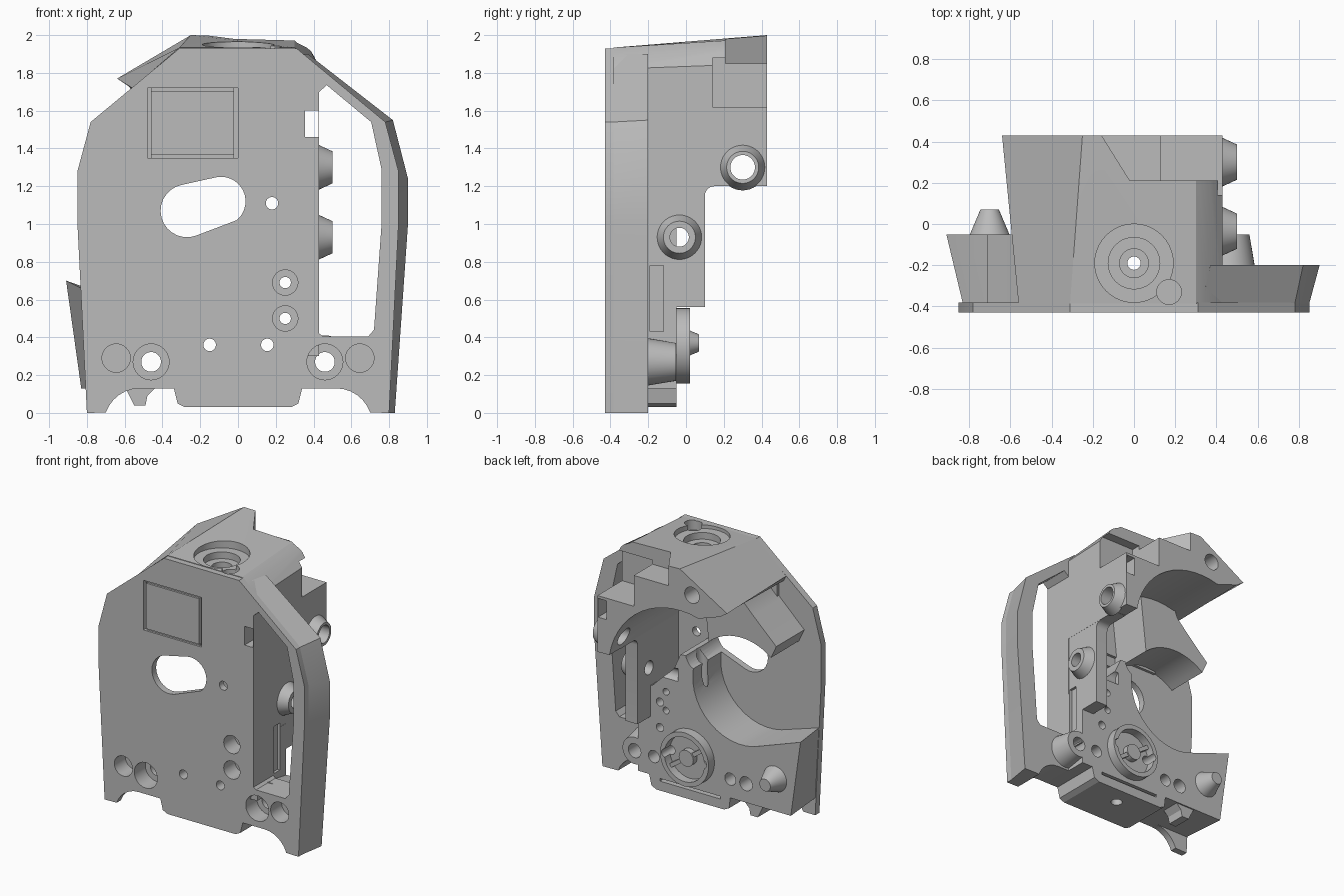
import bpy, bmesh, math
from mathutils import Vector, Matrix

old = bpy.data.objects.get("Cube")
if old:
    bpy.data.objects.remove(old, do_unlink=True)

GREY = (0.5, 0.5, 0.5, 1)
mat = bpy.data.materials.new("matte grey")
mat.use_nodes = True
mat.diffuse_color = GREY
bsdf = mat.node_tree.nodes["Principled BSDF"]
bsdf.inputs["Base Color"].default_value = GREY
bsdf.inputs["Roughness"].default_value = 0.7


def finish(name, bm):
    bm.normal_update()
    if bm.calc_volume(signed=True) < 0:
        bmesh.ops.reverse_faces(bm, faces=bm.faces[:])
    mesh = bpy.data.meshes.new(name)
    bm.to_mesh(mesh)
    bm.free()
    mesh.materials.append(mat)
    ob = bpy.data.objects.new(name, mesh)
    bpy.context.collection.objects.link(ob)
    return ob


def loft(name, near, y0, far, y1):
    """Solid between two xz outlines with equal point counts."""
    bm = bmesh.new()
    a = [bm.verts.new((x, y0, z)) for x, z in near]
    b = [bm.verts.new((x, y1, z)) for x, z in far]
    bm.faces.new(a)
    bm.faces.new(b[::-1])
    for i in range(len(a)):
        bm.faces.new((a[i - 1], b[i - 1], b[i], a[i]))
    return finish(name, bm)


def prism(name, pts, y0, y1):
    return loft(name, pts, y0, pts, y1)


def side_prism(name, pts, x0, x1):
    """Solid from a yz outline, pushed along x."""
    ob = prism(name, pts, 0, x1 - x0)
    ob.data.transform(Matrix(((0, 1, 0, x0), (1, 0, 0, 0), (0, 0, 1, 0), (0, 0, 0, 1))))
    ob.data.flip_normals()
    return ob


def box(name, x, y, z):
    return prism(name, [(x[0], z[0]), (x[1], z[0]), (x[1], z[1]), (x[0], z[1])], *y)


def rod(name, p, q, r1, r2=None):
    p, q = Vector(p), Vector(q)
    bm = bmesh.new()
    bmesh.ops.create_cone(bm, cap_ends=True, segments=40, radius1=r1,
                          radius2=r1 if r2 is None else r2, depth=(q - p).length)
    rot = (q - p).to_track_quat('Z', 'Y').to_matrix().to_4x4()
    bm.transform(Matrix.Translation((p + q) / 2) @ rot)
    return finish(name, bm)


def bore(x, z, r, y0=-1, y1=1):
    return rod("cutter", (x, y0, z), (x, y1, z), r)


def arc(cx, cz, r, a0, a1, n=14):
    steps = [math.radians(a0 + (a1 - a0) * i / n) for i in range(n + 1)]
    return [(cx + r * math.cos(t), cz + r * math.sin(t)) for t in steps]


def volume(mesh):
    bm = bmesh.new()
    bm.from_mesh(mesh)
    v = abs(bm.calc_volume())
    bm.free()
    return v


def cut(ob, cutters):
    """Subtract the cutters one by one, keeping only sound results."""
    for c in cutters:
        c.hide_render = True
        before = volume(ob.data)
        for solver in ('MANIFOLD', 'EXACT'):
            m = ob.modifiers.new("cut", 'BOOLEAN')
            m.operation, m.solver, m.object = 'DIFFERENCE', solver, c
            bpy.context.view_layer.update()
            dg = bpy.context.evaluated_depsgraph_get()
            mesh = bpy.data.meshes.new_from_object(ob.evaluated_get(dg))
            ob.modifiers.clear()
            if 0.4 < volume(mesh) / before < 0.999999:
                ob.data = mesh
                break
        bpy.data.objects.remove(c, do_unlink=True)


def screw_holes():
    """Holes shared by the plate and the solid parts behind it."""
    out = [bore(x, z, 0.033) for x, z in ((-0.15, 0.36), (0.155, 0.36), (0.18, 1.11))]
    for s in (-1, 1):
        out += [bore(s * 0.46, 0.27, 0.095, -1, -0.3), bore(s * 0.46, 0.27, 0.052),
                bore(s * 0.645, 0.29, 0.075, -1, -0.3)]
    for z in (0.5, 0.69):
        out += [bore(0.25, z, 0.067, -1, -0.3), bore(0.25, z, 0.03)]
    out.append(prism("cutter", arc(-0.27, 1.07, 0.14, 100, 290) + arc(-0.09, 1.12, 0.13, -50, 100), -1, 1))
    return out


def top_holes():
    wells = ((0, -0.19, 1.91, 0.19), (0, -0.19, 1.86, 0.125), (0, -0.19, 1.76, 0.07),
             (0, -0.19, -1, 0.032), (0.17, -0.33, 1.86, 0.06))
    return [rod("cutter", (x, y, z), (x, y, 3), r) for x, y, z, r in wells]


def lug_bores():
    return [rod("cutter", (0.1, y, z), (1, y, z), r) for y, z, r in ((0.3, 1.3, 0.065), (-0.035, 0.93, 0.05))]


def window():
    return prism("cutter", [(0.43, 0.42), (0.45, 0.405), (0.69, 0.405), (0.72, 0.44), (0.76, 1),
                            (0.76, 1.29), (0.705, 1.54), (0.47, 1.735), (0.43, 1.7)], -1, 0.5)


def notch():
    return box("cutter", (0.355, 0.425), (-1, 1), (1.46, 1.6))


def pocket():
    return box("cutter", (0.41, 1), (-0.19, -0.12), (0.43, 0.78))


# Front plate with a shaped lower edge
foot = arc(0.52, -0.06, 0.19, 90, 19, 6)
half = [(0.28, 0.03), (0.32, 0.05), (0.34, 0.13)] + foot + [(0.8, 0), (0.85, 1), (0.85, 1.28), (0.78, 1.54), (0.31, 1.93)]
plate = prism("front_plate", half + [(-x, z) for x, z in reversed(half)], -0.43, -0.38)
panel_frame = [box("cutter", (-0.48, -0.46), (-1, -0.3), (1.35, 1.72)),
               box("cutter", (-0.02, 0), (-1, -0.3), (1.35, 1.72)),
               box("cutter", (-0.47, -0.01), (-1, -0.415), (1.35, 1.365)),
               box("cutter", (-0.47, -0.01), (-1, -0.415), (1.705, 1.72))]
cut(plate, screw_holes() + top_holes() + panel_frame + [window(), notch()])
box("panel_backing", (-0.5, 0.02), (-0.385, -0.36), (1.33, 1.74))

# Flared frame on the left side, open in the middle
base = [(0.33, 0.13)] + foot
frame = loft("side_frame", base + [(0.8, 0), (0.85, 1), (0.85, 1.28), (0.78, 1.54), (0.33, 1.9)], -0.385,
             base + [(0.83, 0), (0.9, 1), (0.9, 1.24), (0.82, 1.55), (0.37, 1.9)], -0.2)
cut(frame, screw_holes() + [window(), notch()])

# Upper body arching over the rear cavity
arch = arc(-0.25, 1.1, 0.59, 105, 10)
upper = loft("upper_body",
             [(0.43, 1.2), (0.43, 1.82), (0.35, 1.89), (0.3, 1.934), (-0.31, 1.934), (-0.56, 1.72), (-0.54, 1.68)] + arch, -0.385,
             [(0.43, 1.2), (0.43, 1.85), (0.37, 1.95), (0.3, 1.985), (-0.25, 2), (-0.64, 1.77), (-0.58, 1.73)] + arch, 0.43)
steps = [box("cutter", (0.13, 1), (0.14, 1), (1.62, 1.88)),
         loft("cutter", [(-0.02, 1.85), (1, 1.85), (1, 3), (-0.02, 3)], 0.21,
              [(-0.17, 1.85), (1, 1.85), (1, 3), (-0.17, 3)], 0.45),
         bore(-0.35, 1.83, 0.06, 0.1)]
cut(upper, top_holes() + steps + lug_bores() + [notch()])

# Inner side wall beside the frame opening
wall = side_prism("side_wall", [(-0.385, 0.3), (-0.06, 0.3), (-0.06, 0.56), (0.1, 0.56)] +
                  arc(0.15, 1.15, 0.05, 180, 90, 6) +
                  [(0.3, 1.2), (0.3, 1.4), (-0.1, 1.8), (-0.385, 1.8)], 0.33, 0.429)
cut(wall, lug_bores() + [pocket(), notch()])

# Hooked arm around the round cavity
prism("hooked_arm", arc(-0.42, 0.95, 0.4, 48, 128) +
      [(-0.71, 1.36), (-0.52, 1.54), (-0.44, 1.62), (-0.4, 1.72), (-0.1, 1.72)], -0.385, -0.05)

# Lower body with its curved valley and side block
valley = [(0.43, 0.13), (0.43, 0.75), (0.31, 0.8), (0.13, 0.98), (0.08, 1.09)] + arc(-0.42, 0.95, 0.4, 22, -105)
bottom = [(-0.33, 0.13), (-0.32, 0.05), (-0.28, 0.03), (0.28, 0.03), (0.32, 0.05), (0.34, 0.13)]
lower = loft("lower_body", valley + [(-0.83, 0.66), (-0.8, 0.13)] + bottom, -0.385,
             valley + [(-0.91, 0.7), (-0.83, 0.13)] + bottom, -0.05)
rear = [bore(x, z, r, -0.2) for x, z, r in ((-0.33, 0.27, 0.045), (0.3, 0.27, 0.045), (0.2, 0.64, 0.025), (0.2, 0.78, 0.025))]
slot = box("cutter", (-0.25, 0.25), (-0.1, 1), (0.1, 0.12))
tunnel = rod("cutter", (0, -0.19, -1), (0, -0.19, 3), 0.04)
cut(lower, screw_holes() + rear + lug_bores() + [slot, tunnel, pocket()])

# Round boss behind the lower screw hole
boss = rod("screw_boss", (0.46, -0.29, 0.27), (0.46, -0.052, 0.27), 0.14, 0.1)
cut(boss, [bore(0.46, 0.27, 0.052)])

# Rear ring with a bar and a hub
ring = rod("rear_ring", (0, -0.08, 0.355), (0, 0.02, 0.355), 0.2)
cut(ring, [bore(0, 0.355, 0.165, -0.045), bore(-0.15, 0.36, 0.033), bore(0.155, 0.36, 0.033)])
bar = box("ring_bar", (-0.165, 0.165), (-0.05, -0.01), (-0.015, 0.015))
bar.data.transform(Matrix.Translation((0, 0, 0.355)) @ Matrix.Rotation(0.6, 4, 'Y'))
rod("ring_hub", (0, -0.05, 0.355), (0, 0, 0.355), 0.06)

# Cone pin on the side block
rod("cone_pin", (-0.7, -0.06, 0.37), (-0.7, 0.07, 0.37), 0.1, 0.045)

# Side lugs with bores
for name, y, z in (("upper_lug", 0.3, 1.3), ("lower_lug", -0.035, 0.93)):
    cut(rod(name, (0.42, y, z), (0.5, y, z), 0.122, 0.085), lug_bores())

# Small clip below the block
prism("bottom_clip", [(-0.6, 0.14), (-0.55, 0.04), (-0.49, 0.04), (-0.48, 0.09), (-0.43, 0.14)], -0.2, -0.06)

# Keep hard edges sharp, curved walls smooth
for ob in bpy.context.scene.objects:
    ob.select_set(ob.type == 'MESH')
    if ob.type == 'MESH':
        bpy.context.view_layer.objects.active = ob
bpy.ops.object.shade_smooth_by_angle(angle=math.radians(25))
